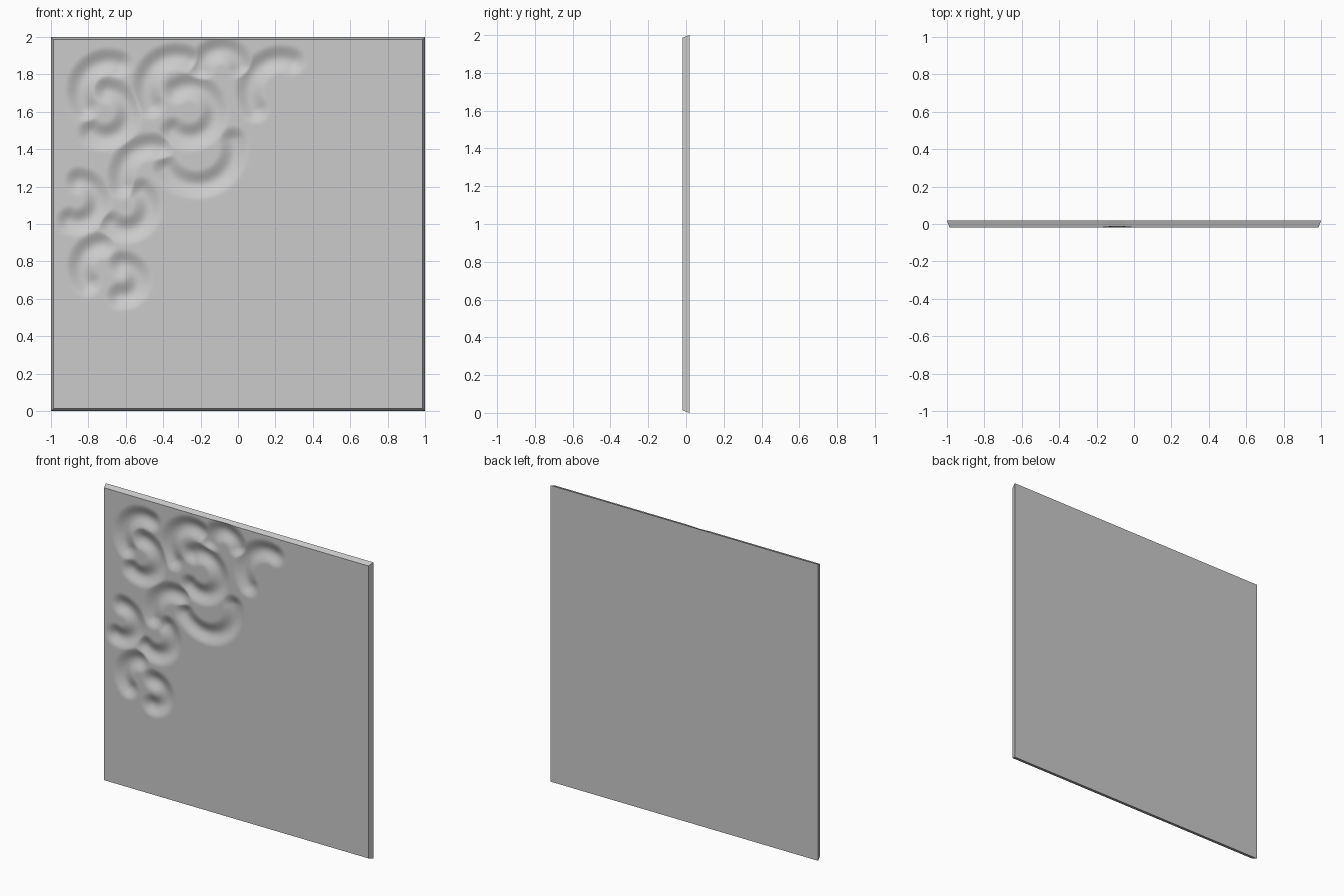
import bpy, bmesh, math

if "Cube" in bpy.data.objects:
    bpy.data.objects.remove(bpy.data.objects["Cube"])

HALF_T = 0.0185      # half thickness of the slab
FRONT = 0.987        # half size of the front face (the back is 1.0)
SEGS = 230
WIDTH = 0.085        # half width of a groove
DEPTH = 0.024

# Carved scroll strokes: centre x, centre z, radius, start angle, end angle
ARCS = [
    (-0.69, 1.71, 0.155, 70, 215), (-0.71, 1.59, 0.125, -125, 85),
    (-0.33, 1.73, 0.165, 65, 215), (-0.26, 1.60, 0.135, -130, 120),
    (-0.09, 1.82, 0.11, 15, 175), (0.23, 1.71, 0.17, 70, 215),
    (-0.22, 1.41, 0.20, 215, 370), (-0.46, 1.25, 0.165, 75, 195),
    (-0.60, 1.09, 0.12, -130, 45), (-0.86, 1.12, 0.11, -110, 85),
    (-0.72, 0.77, 0.12, 95, 225), (-0.62, 0.70, 0.085, -95, 90),
]


def arc_distance(x, z, arc):
    cx, cz, r, a0, a1 = arc
    dx, dz = x - cx, z - cz
    ang = (math.degrees(math.atan2(dz, dx)) - a0) % 360
    if ang <= a1 - a0:
        return abs(math.hypot(dx, dz) - r)
    return min(math.hypot(dx - r * math.cos(math.radians(a)),
                          dz - r * math.sin(math.radians(a))) for a in (a0, a1))


def groove(x, z):
    d = min(arc_distance(x, z, a) for a in ARCS)
    return 0.0 if d >= WIDTH else DEPTH * 0.5 * (1 + math.cos(math.pi * d / WIDTH))


# Front face with carved relief
bm = bmesh.new()
bmesh.ops.create_grid(bm, x_segments=SEGS, y_segments=SEGS, size=1.0)
for v in bm.verts:
    x, z = v.co.x * FRONT, 1 + v.co.y * FRONT
    v.co = (x, -HALF_T + groove(x, z), z)

# Sloping sides and flat back
rim = [e for e in bm.edges if e.is_boundary]
ext = bmesh.ops.extrude_edge_only(bm, edges=rim)["geom"]
for v in [g for g in ext if isinstance(g, bmesh.types.BMVert)]:
    v.co = (v.co.x / FRONT, HALF_T, 1 + (v.co.z - 1) / FRONT)
bmesh.ops.contextual_create(bm, geom=[g for g in ext if isinstance(g, bmesh.types.BMEdge)])
bmesh.ops.recalc_face_normals(bm, faces=bm.faces)

mesh = bpy.data.meshes.new("carved_tile")
bm.to_mesh(mesh)
bm.free()
tile = bpy.data.objects.new("carved_tile", mesh)
bpy.context.collection.objects.link(tile)
bpy.context.view_layer.objects.active = tile
tile.select_set(True)
bpy.ops.object.shade_smooth_by_angle(angle=math.radians(40))
